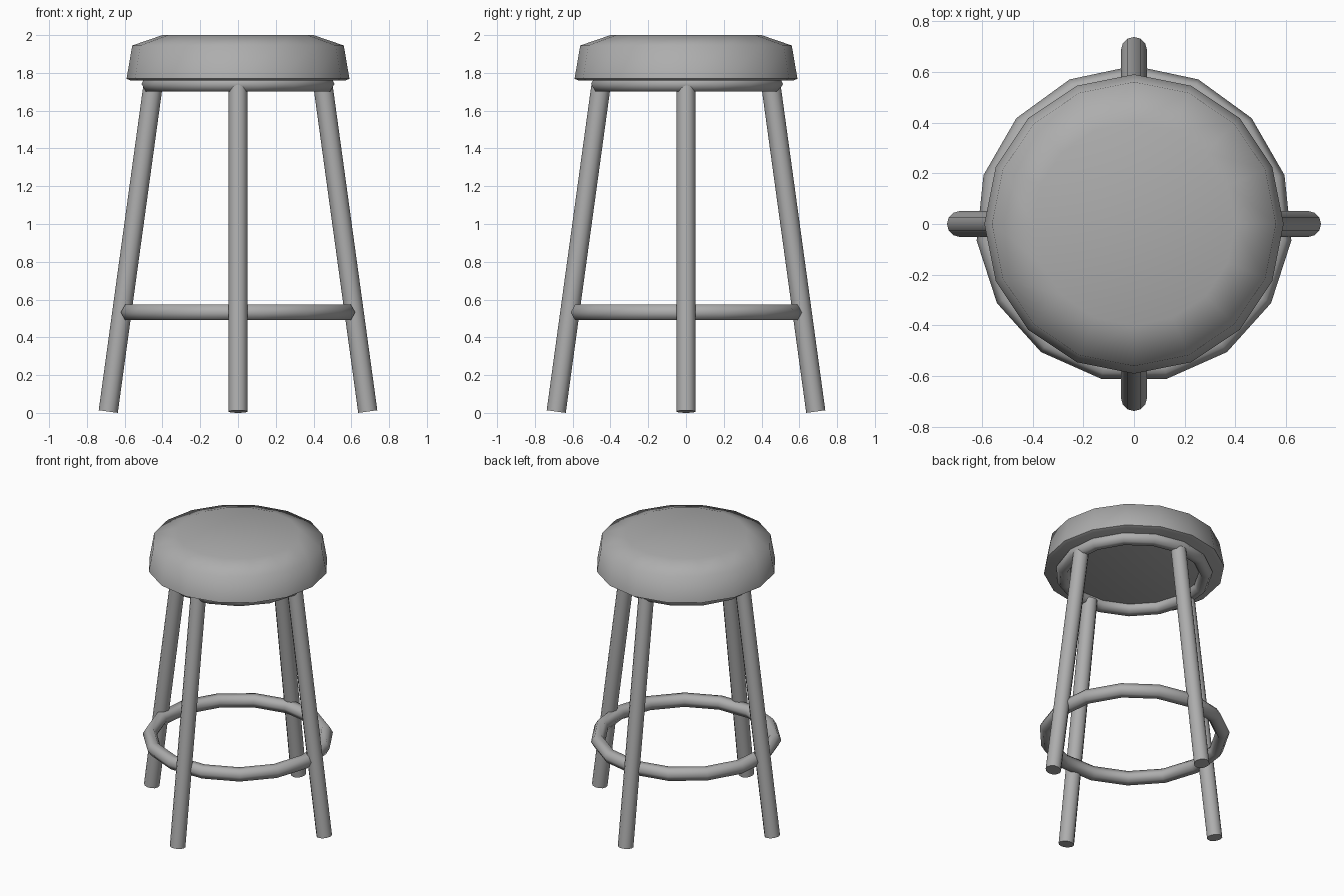
import bpy, math
from mathutils import Vector

if "Cube" in bpy.data.objects:
    bpy.data.objects.remove(bpy.data.objects["Cube"])

# Mid grey shared by every part
grey = bpy.data.materials.new("grey")
grey.diffuse_color = (0.42, 0.42, 0.42, 1)
grey.use_nodes = True
grey.node_tree.nodes["Principled BSDF"].inputs["Base Color"].default_value = grey.diffuse_color


def finish(obj, name, angle):
    obj.name = name
    obj.data.materials.append(grey)
    bpy.ops.object.select_all(action='DESELECT')
    obj.select_set(True)
    bpy.context.view_layer.objects.active = obj
    bpy.ops.object.shade_smooth_by_angle(angle=math.radians(angle))
    return obj


def lathe(name, profile, sides, angle):
    """Spin an (r, z) profile around z, capping both ends."""
    verts, faces = [], []
    for r, z in profile:
        for i in range(sides):
            a = math.pi / 2 + 2 * math.pi * i / sides
            verts.append((r * math.cos(a), r * math.sin(a), z))
    for k in range(len(profile) - 1):
        for i in range(sides):
            j = (i + 1) % sides
            faces.append((k * sides + i, k * sides + j,
                          (k + 1) * sides + j, (k + 1) * sides + i))
    last = (len(profile) - 1) * sides
    faces.append(tuple(reversed(range(sides))))
    faces.append(tuple(range(last, last + sides)))
    mesh = bpy.data.meshes.new(name)
    mesh.from_pydata(verts, [], faces)
    obj = bpy.data.objects.new(name, mesh)
    bpy.context.collection.objects.link(obj)
    return finish(obj, name, angle)


def ring(name, major, minor, z):
    # 15-sided ring with a hexagonal section, one corner towards the back
    bpy.ops.mesh.primitive_torus_add(major_radius=major, minor_radius=minor,
                                     major_segments=15, minor_segments=6,
                                     location=(0, 0, z),
                                     rotation=(0, 0, math.pi / 2))
    return finish(bpy.context.object, name, 65)


def leg(name, angle):
    # splayed twelve-sided tube
    out = Vector((math.cos(angle), math.sin(angle), 0))
    foot = out * 0.687 + Vector((0, 0, 0.007))
    head = out * 0.449 + Vector((0, 0, 1.74))
    axis = head - foot
    bpy.ops.mesh.primitive_cylinder_add(vertices=12, radius=0.051, depth=axis.length,
                                        location=(foot + head) / 2)
    obj = bpy.context.object
    obj.rotation_euler = (0, math.atan2(out.dot(axis), axis.z), angle)
    return finish(obj, name, 50)


# Padded seat: soft rounded top, sharp lower rim
lathe("seat", [(0.57, 1.76), (0.59, 1.769), (0.56, 1.945), (0.40, 2.0)], 16, 66)

# Support ring under the seat and foot ring
ring("seat_ring", 0.468, 0.046, 1.742)
ring("foot_ring", 0.577, 0.047, 0.532)

# Legs
for i, side in enumerate(("right", "back", "left", "front")):
    leg(side + "_leg", i * math.pi / 2)
